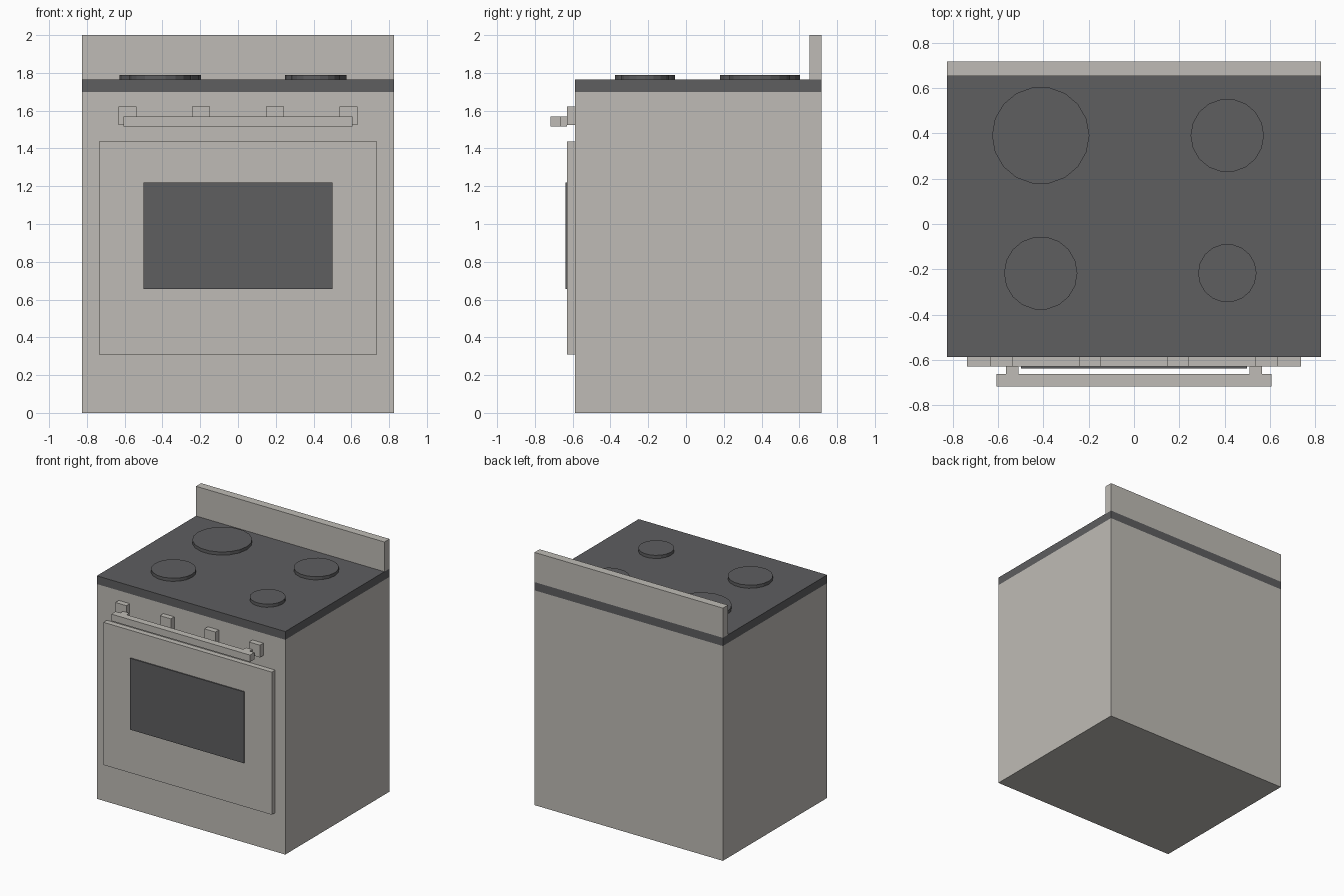
import bpy, bmesh, math
from mathutils import Matrix

if "Cube" in bpy.data.objects:
    bpy.data.objects.remove(bpy.data.objects["Cube"])


def material(name, rgb):
    m = bpy.data.materials.new(name)
    m.diffuse_color = (*rgb, 1.0)
    m.use_nodes = True
    m.node_tree.nodes["Principled BSDF"].inputs["Base Color"].default_value = m.diffuse_color
    return m


STEEL = material("warm_grey_enamel", (0.52, 0.50, 0.465))
DARK = material("dark_grey_glass", (0.112, 0.112, 0.117))


def finish(name, bm, mat):
    bmesh.ops.recalc_face_normals(bm, faces=bm.faces)
    me = bpy.data.meshes.new(name)
    bm.to_mesh(me)
    bm.free()
    me.materials.append(mat)
    ob = bpy.data.objects.new(name, me)
    bpy.context.collection.objects.link(ob)
    return ob


def box(name, x, y, z, mat):
    """Box from (min, max) ranges on each axis."""
    bm = bmesh.new()
    bmesh.ops.create_cube(bm, size=1)
    for v in bm.verts:
        v.co = [r[0] if c < 0 else r[1] for c, r in zip(v.co, (x, y, z))]
    return finish(name, bm, mat)


def disc(name, x, y, z, radius, mat, sides=18):
    """Flat-sided disc with a corner pointing along x."""
    bm = bmesh.new()
    mid = Matrix.Translation((x, y, (z[0] + z[1]) / 2))
    bmesh.ops.create_cone(bm, cap_ends=True, segments=sides, radius1=radius, radius2=radius,
                          depth=z[1] - z[0], matrix=mid @ Matrix.Rotation(math.pi / 2, 4, 'Z'))
    return finish(name, bm, mat)


W, FRONT, BACK = 0.825, -0.587, 0.717
DOOR_Y = -0.63

# Cabinet, cooktop and rear splash panel
box("cabinet", (-W, W), (FRONT, BACK), (0, 1.70), STEEL)
box("cooktop", (-W, W), (FRONT, BACK), (1.70, 1.765), DARK)
box("back_panel", (-W, W), (0.653, BACK), (1.765, 2.0), STEEL)

# Oven door and its window plate
box("oven_door", (-0.737, 0.737), (DOOR_Y, FRONT), (0.308, 1.437), STEEL)
box("oven_window", (-0.5, 0.5), (DOOR_Y - 0.009, DOOR_Y), (0.655, 1.22), DARK)

# Square control knobs
for i, x in enumerate((-0.585, -0.195, 0.195, 0.585)):
    box(f"knob_{i + 1}", (x - 0.048, x + 0.048), (DOOR_Y, FRONT), (1.525, 1.622), STEEL)

# Handle bar on two short posts
HANDLE_Z = (1.516, 1.57)
box("handle_bar", (-0.607, 0.607), (-0.717, -0.663), HANDLE_Z, STEEL)
for side, s in (("left", -1), ("right", 1)):
    box(f"handle_post_{side}", sorted((s * 0.511, s * 0.566)), (-0.663, DOOR_Y), HANDLE_Z, STEEL)

# Burners
for name, x, y, r in (("back_left", -0.412, 0.391, 0.215), ("back_right", 0.412, 0.391, 0.162),
                      ("front_left", -0.412, -0.217, 0.162), ("front_right", 0.412, -0.217, 0.129)):
    disc(f"burner_{name}", x, y, (1.765, 1.79), r, DARK)
